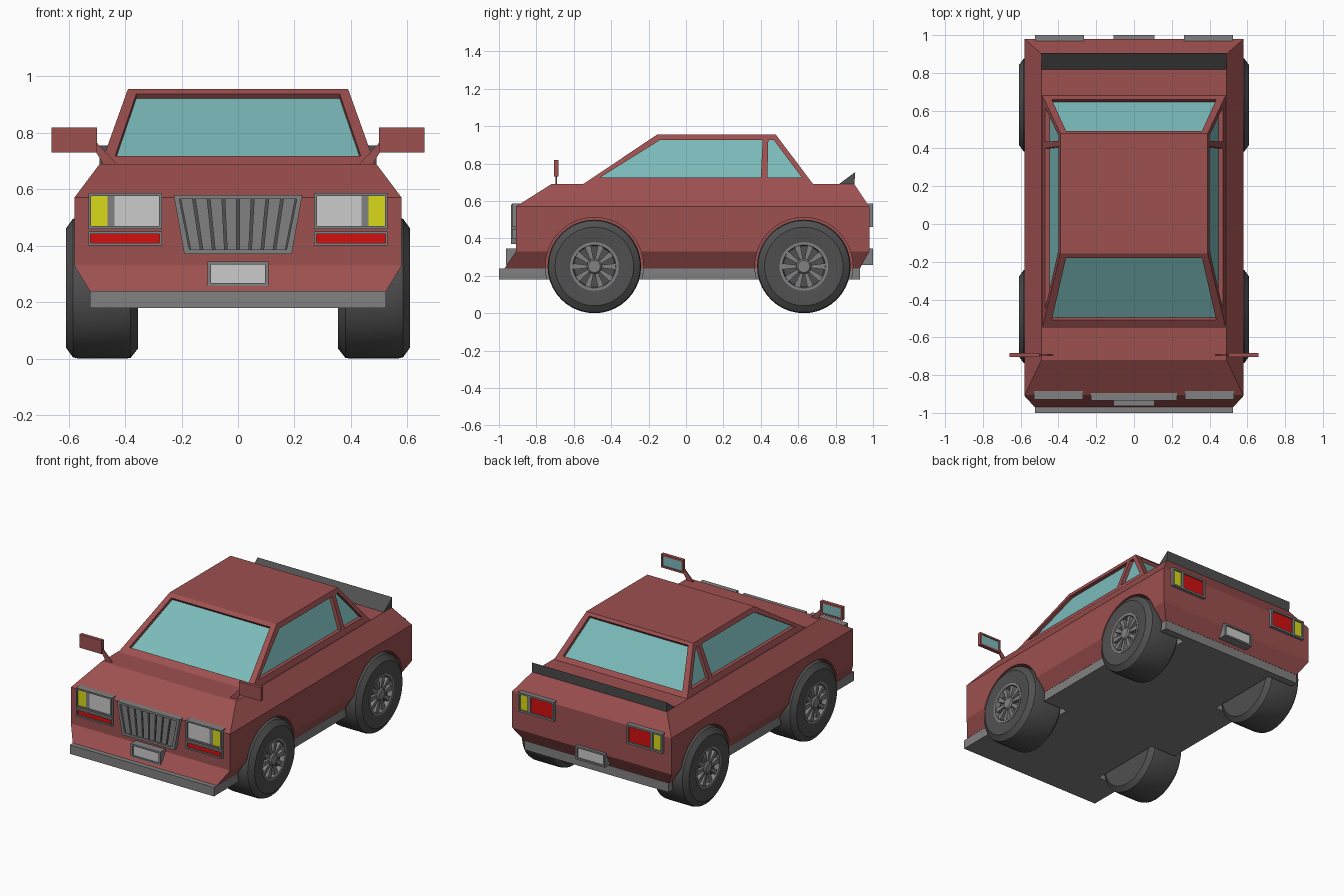
import bpy, bmesh, math
from mathutils import Vector

if "Cube" in bpy.data.objects:
    bpy.data.objects.remove(bpy.data.objects["Cube"])


def material(name, r, g, b):
    m = bpy.data.materials.new(name)
    m.diffuse_color = (r, g, b, 1)
    m.use_nodes = True
    m.node_tree.nodes["Principled BSDF"].inputs["Base Color"].default_value = m.diffuse_color
    return m


RED = material("body_paint", 0.34, 0.08, 0.08)
GLASS = material("glass", 0.2, 0.5, 0.5)
DARK = material("dark_rubber", 0.08, 0.08, 0.08)
TRIM = material("trim_grey", 0.22, 0.22, 0.22)
LENS = material("clear_lens", 0.55, 0.55, 0.55)
YELLOW = material("yellow_lens", 0.7, 0.7, 0.01)
LAMP = material("red_lens", 0.65, 0.005, 0.005)


def finish(name, bm, *mats):
    bmesh.ops.remove_doubles(bm, verts=bm.verts, dist=1e-5)
    bmesh.ops.recalc_face_normals(bm, faces=bm.faces)
    me = bpy.data.meshes.new(name)
    bm.to_mesh(me)
    bm.free()
    for m in mats:
        me.materials.append(m)
    ob = bpy.data.objects.new(name, me)
    bpy.context.collection.objects.link(ob)
    return ob


def face(bm, pts, mat=0):
    bm.faces.new([bm.verts.new(p) for p in pts]).material_index = mat


def loft(name, rings, mat):
    bm = bmesh.new()
    vs = [[bm.verts.new(p) for p in r] for r in rings]
    n = len(rings[0])
    for a, b in zip(vs, vs[1:]):
        for i in range(n):
            bm.faces.new((a[i], a[(i + 1) % n], b[(i + 1) % n], b[i]))
    bm.faces.new(vs[0])
    bm.faces.new(vs[-1])
    return finish(name, bm, mat)


def prism(name, pts, axis, a, b, mat):
    """Extrude a (y,z) profile along x, or an (x,z) profile along y."""
    put = (lambda p, t: (t, *p)) if axis == "x" else (lambda p, t: (p[0], t, p[1]))
    return loft(name, [[put(p, t) for p in pts] for t in (a, b)], mat)


def rect(x0, x1, z0, z1):
    return [(x0, z0), (x1, z0), (x1, z1), (x0, z1)]


def frame(name, outer, inner, y0, y1, mat):
    """Border between two outlines, extruded along y."""
    bm = bmesh.new()
    for i in range(4):
        j = (i + 1) % 4
        o, p, q, r = outer[i], outer[j], inner[j], inner[i]
        for y in (y0, y1):
            face(bm, [(c[0], y, c[1]) for c in (o, p, q, r)])
        for c, d in ((o, p), (r, q)):
            face(bm, [(c[0], y0, c[1]), (d[0], y0, d[1]), (d[0], y1, d[1]), (c[0], y1, c[1])])
    return finish(name, bm, mat)


def lathe(name, profile, centre, mat, seg=40, closed=False):
    """Spin an (x offset, radius) profile around an x axis."""
    bm = bmesh.new()
    pairs = list(zip(profile, profile[1:] + profile[:1] if closed else profile[1:]))
    for i in range(seg):
        a, b = (2 * math.pi * k / seg for k in (i, i + 1))
        for p, q in pairs:
            c = []
            for (x, r), t in ((p, a), (p, b), (q, b), (q, a)):
                v = (x, centre[0] + r * math.cos(t), centre[1] + r * math.sin(t))
                if not any((Vector(v) - Vector(w)).length < 1e-6 for w in c):
                    c.append(v)
            face(bm, c)
    ob = finish(name, bm, mat)
    bpy.ops.object.select_all(action="DESELECT")
    bpy.context.view_layer.objects.active = ob
    ob.select_set(True)
    bpy.ops.object.shade_smooth_by_angle(angle=math.radians(30))
    return ob


# Body shell and bottom skirt with bumper
levels = [(0.24, 0.525, -0.97, 0.93), (0.33, 0.58, -0.91, 0.98),
          (0.57, 0.58, -0.91, 0.98), (0.69, 0.49, -0.72, 0.90)]
body = loft("body", [[(-w, a, z), (w, a, z), (w, b, z), (-w, b, z)]
                     for z, w, a, b in levels], RED)
skirt = prism("bumper_skirt", rect(-1, 0.93, 0.18, 0.239), "x", -0.525, 0.525, TRIM)

# Cabin with recessed glass
Z0, Z1, W0, W1 = 0.69, 0.955, 0.485, 0.39
cab = bmesh.new()


def pane(outer, inner, put, inward):
    o, n = [put(*p) for p in outer], [put(*p) for p in inner]
    g = [Vector(p) + Vector(inward) for p in n]
    for i in range(4):
        j = (i + 1) % 4
        face(cab, [o[i], o[j], n[j], n[i]])
        face(cab, [n[i], n[j], g[j], g[i]])
    face(cab, g, 1)


def slope(z, a, b):
    return a + (b - a) * (z - Z0) / (Z1 - Z0)


for s in (-1, 1):
    def on_side(y, z):
        return (s * slope(z, W0, W1), y, z)
    pane([(-0.55, Z0), (0.42, Z0), (0.425, Z1), (-0.155, Z1)],
         [(-0.46, 0.725), (0.40, 0.725), (0.41, 0.925), (-0.14, 0.925)], on_side, (-s * 0.025, 0, 0))
    pane([(0.42, Z0), (0.68, Z0), (0.48, Z1), (0.425, Z1)],
         [(0.435, 0.725), (0.62, 0.725), (0.47, 0.925), (0.44, 0.925)], on_side, (-s * 0.025, 0, 0))
glass = [(-0.435, 0.718), (0.435, 0.718), (0.36, 0.938), (-0.36, 0.938)]
for a, b, d in ((-0.55, -0.155, 1), (0.68, 0.48, -1)):
    pane([(-W0, Z0), (W0, Z0), (W1, Z1), (-W1, Z1)], glass,
         lambda x, z: (x, slope(z, a, b), z), (0, d * 0.012, -0.016))
for z, w, ys in ((Z0, W0, (-0.55, 0.42, 0.68)), (Z1, W1, (-0.155, 0.425, 0.48))):
    face(cab, [(-w, y, z) for y in ys] + [(w, y, z) for y in reversed(ys)])
finish("cabin", cab, RED, GLASS)

# Rear spoiler
prism("spoiler", [(0.815, 0.688), (0.9, 0.688), (0.905, 0.755)], "x", -0.49, 0.49, DARK)

# Wheels, rims and wheel arches
for s, side in ((-1, "left"), (1, "right")):
    for y, end in ((-0.49, "front"), (0.63, "rear")):
        tag, c = f"{end}_{side}", (y, 0.25)
        cut = lathe("arch_cutter_" + tag, [(s * 0.34, 0), (s * 0.34, 0.262), (s * 0.7, 0.262), (s * 0.7, 0)], c, RED)
        cut.hide_render = True
        cut.hide_viewport = False
        cut.display_type = "WIRE"
        for ob in (body, skirt):
            m = ob.modifiers.new("arch", "BOOLEAN")
            m.operation, m.solver, m.object = "DIFFERENCE", "EXACT", cut
        lathe("tyre_" + tag, [(s * x, r) for x, r in (
            (0.355, 0), (0.355, 0.215), (0.38, 0.247), (0.40, 0.25), (0.565, 0.25), (0.585, 0.245), (0.61, 0.21),
            (0.61, 0.185), (0.603, 0.13), (0.575, 0.128), (0.575, 0))], c, DARK)
        lathe("rim_" + tag, [(s * x, r) for x, r in (
            (0.575, 0.13), (0.606, 0.13), (0.606, 0.115), (0.575, 0.11))], c, TRIM, closed=True)
        lathe("hub_" + tag, [(s * x, r) for x, r in (
            (0.575, 0.04), (0.6, 0.04), (0.608, 0.032), (0.608, 0))], c, TRIM, 24)
        for k in range(10):
            t = 2 * math.pi * k / 10
            prism(f"spoke_{tag}_{k}", [
                (y + r * math.cos(t) - w * math.sin(t), 0.25 + r * math.sin(t) + w * math.cos(t))
                for r, w in ((0.03, -0.007), (0.118, -0.017), (0.118, 0.017), (0.03, 0.007))],
                "x", s * 0.575, s * 0.598, TRIM)

# Lamps and mirrors on both sides
for s, side in ((-1, "left"), (1, "right")):
    def sr(x0, x1, z0, z1):
        return rect(s * x0, s * x1, z0, z1)
    frame("headlight_frame_" + side, sr(0.27, 0.53, 0.46, 0.587), sr(0.28, 0.52, 0.47, 0.577), -0.93, -0.88, TRIM)
    prism("headlight_" + side, sr(0.28, 0.437, 0.47, 0.577), "y", -0.92, -0.885, LENS)
    prism("headlight_divider_" + side, sr(0.437, 0.462, 0.47, 0.577), "y", -0.922, -0.885, TRIM)
    prism("front_indicator_" + side, sr(0.462, 0.52, 0.47, 0.577), "y", -0.92, -0.885, YELLOW)
    frame("front_strip_frame_" + side, sr(0.27, 0.53, 0.40, 0.45), sr(0.278, 0.522, 0.409, 0.441), -0.93, -0.9, TRIM)
    prism("front_strip_" + side, sr(0.278, 0.522, 0.409, 0.441), "y", -0.92, -0.9, LAMP)
    frame("tail_light_frame_" + side, sr(0.265, 0.525, 0.46, 0.587), sr(0.277, 0.513, 0.472, 0.575), 0.95, 1.0, TRIM)
    prism("tail_light_" + side, sr(0.277, 0.435, 0.472, 0.575), "y", 0.95, 0.99, LAMP)
    prism("tail_divider_" + side, sr(0.435, 0.455, 0.472, 0.575), "y", 0.95, 0.998, TRIM)
    prism("rear_indicator_" + side, sr(0.455, 0.513, 0.472, 0.575), "y", 0.95, 0.99, YELLOW)
    prism("mirror_arm_" + side, [(s * 0.425, 0.685), (s * 0.475, 0.685), (s * 0.505, 0.735), (s * 0.505, 0.77)],
          "y", -0.697, -0.69, RED)
    prism("mirror_shell_" + side, sr(0.5, 0.66, 0.73, 0.818), "y", -0.705, -0.692, RED)
    frame("mirror_rim_" + side, sr(0.5, 0.66, 0.73, 0.818), sr(0.512, 0.648, 0.742, 0.806), -0.693, -0.682, RED)
    prism("mirror_glass_" + side, sr(0.512, 0.648, 0.742, 0.806), "y", -0.693, -0.688, GLASS)

# Grille with slanted bars
frame("grille_frame", [(-0.19, 0.37), (0.19, 0.37), (0.228, 0.58), (-0.228, 0.58)],
      [(-0.172, 0.386), (0.172, 0.386), (0.208, 0.565), (-0.208, 0.565)], -0.935, -0.885, TRIM)
prism("grille_back", [(-0.172, 0.386), (0.172, 0.386), (0.208, 0.565), (-0.208, 0.565)], "y", -0.915, -0.89, DARK)
for k in range(8):
    b, t = (k - 3.5) * 0.043, (k - 3.5) * 0.052
    prism(f"grille_bar_{k}", [(b - 0.017, 0.386), (b + 0.017, 0.386), (t + 0.021, 0.565), (t - 0.021, 0.565)],
          "y", -0.927, -0.89, TRIM)

# Number plates without lettering
for end, y0, y1, p in (("front", -0.963, -0.9, -0.953), ("rear", 1.0, 0.94, 0.99)):
    frame(end + "_plate_frame", rect(-0.108, 0.108, 0.257, 0.345), rect(-0.095, 0.095, 0.268, 0.334), y0, y1, TRIM)
    prism(end + "_plate", rect(-0.095, 0.095, 0.268, 0.334), "y", p, y1, LENS)
